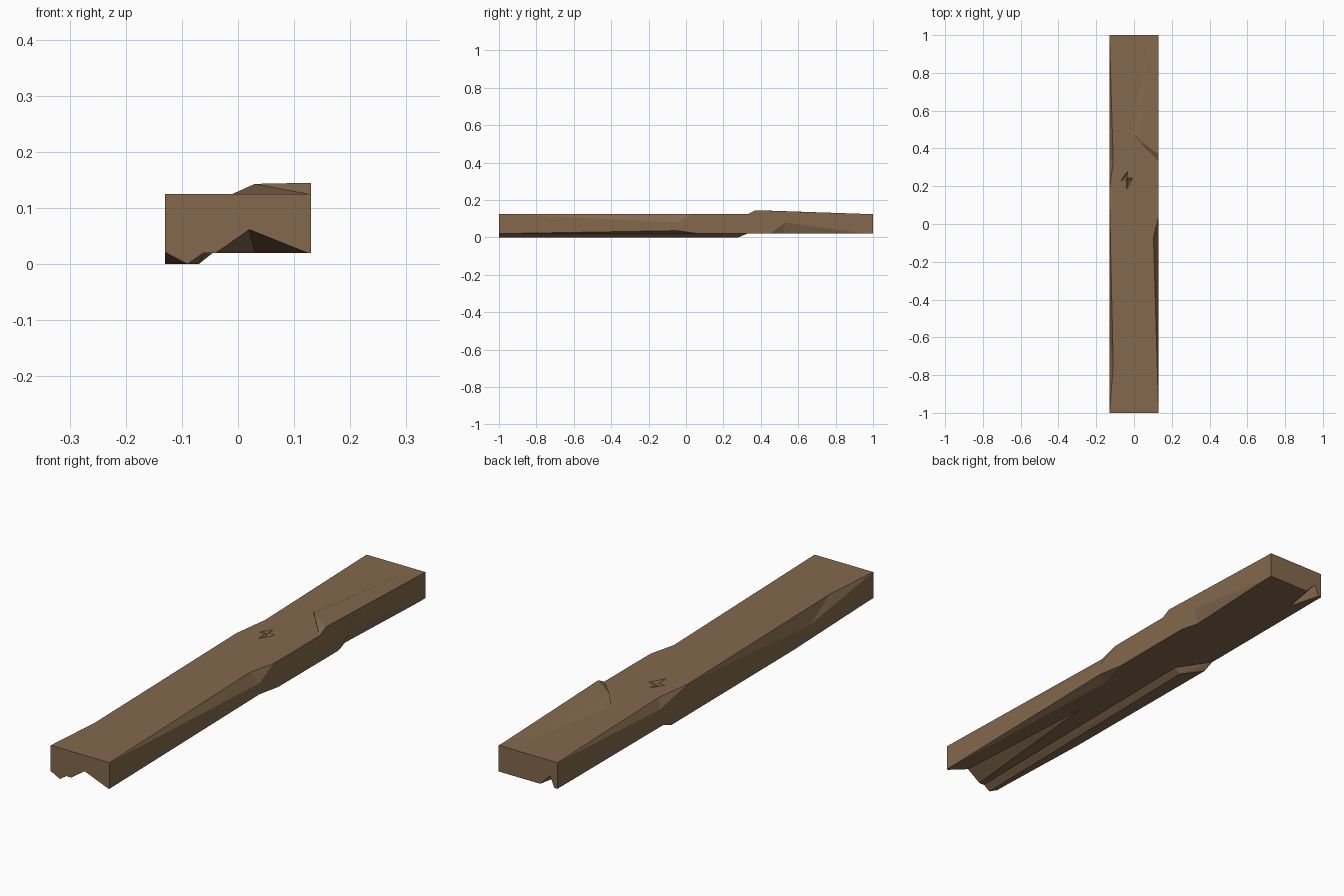
import bpy, bmesh

if "Cube" in bpy.data.objects:
    bpy.data.objects.remove(bpy.data.objects["Cube"])

wood = bpy.data.materials.new("weathered_brown_wood")
wood.diffuse_color = (0.23, 0.14, 0.075, 1)
wood.use_nodes = True
wood.node_tree.nodes["Principled BSDF"].inputs["Base Color"].default_value = wood.diffuse_color


def hull(name, pts):
    """Convex solid around a few points."""
    bm = bmesh.new()
    for p in pts:
        bm.verts.new(p)
    res = bmesh.ops.convex_hull(bm, input=bm.verts)
    junk = [g for g in res["geom_interior"] if isinstance(g, bmesh.types.BMVert)]
    bmesh.ops.delete(bm, geom=junk, context='VERTS')
    bmesh.ops.recalc_face_normals(bm, faces=bm.faces)
    me = bpy.data.meshes.new(name)
    bm.to_mesh(me)
    bm.free()
    me.materials.append(wood)
    ob = bpy.data.objects.new(name, me)
    bpy.context.collection.objects.link(ob)
    return ob


def combine(target, pts, op):
    """Add or carve a convex solid, then discard the helper."""
    tool = hull("helper", pts)
    tool.hide_render = True
    mod = target.modifiers.new("cut", 'BOOLEAN')
    mod.operation, mod.solver, mod.object = op, 'EXACT', tool
    bpy.context.view_layer.objects.active = target
    bpy.ops.object.modifier_apply(modifier=mod.name)
    bpy.data.objects.remove(tool)


W, L, B, T = 0.13, 1.0, 0.02, 0.125

# Plank body
plank = hull("plank", [(x, y, z) for x in (-W, W) for y in (-L, L) for z in (B, T)])

# Splintered ridge left along the underside
combine(plank, [(-.1298, -.999, .021), (-.09, -.999, 0), (-.06, -.999, .021),
                (-.1298, -.5, .005), (-.1298, .28, 0), (-.07, .2, 0), (-.045, .2, .02),
                (-.1298, .33, .021), (-.1, -.95, .05), (-.1, .2, .05)], 'UNION')

# Raised layer on the top right, toward the back
combine(plank, [(.03, .44, .143), (.1299, .37, .145), (-.01, .49, .125),
                (.1299, .33, .124), (.1299, .999, .124), (.08, .999, .124),
                (.1, .42, .1), (.1, .95, .1), (.05, .55, .1)], 'UNION')


# Long chips off the edges: side, edge height, start y, end y, face point, side point
def edge_chip(side, z, y0, y1, inset, y_in, z_side, y_side):
    out = .1 if z > .07 else -.1
    x = side * W
    combine(plank, [(x, y0, z), (x, y1, z), (x - side * inset, y_in, z),
                    (x, y_side, z_side), (x + side * .1, (y0 + y1) / 2, z + out)],
            'DIFFERENCE')


edge_chip(1, T, -L, .04, .027, -.07, .08, -.05)
edge_chip(1, B, -L, .07, .04, -.07, .036, -.05)
edge_chip(1, B, .45, .96, .02, .52, .08, .53)
edge_chip(-1, T, .18, L, .02, .33, .09, .35)
edge_chip(-1, T, -L, .15, .02, -.75, .065, -.6)

# Notch broken out under the front end
combine(plank, [(-.04, -1.01, .02), (.02, -1.01, .062), (.125, -1.01, .02),
                (.03, -.9, .036), (.03, -.3, .02),
                (-.04, -1.01, -.03), (.125, -1.01, -.03), (.03, -.3, -.03)], 'DIFFERENCE')

# Small notch under the back end
combine(plank, [(-.05, 1.01, .018), (-.098, 1.01, .068), (-.12, 1.01, .018),
                (-.08, .86, .018), (-.08, 1.01, -.02)], 'DIFFERENCE')

# Little gouges in the top surface
for a, b, c in (((-.07, .23), (-.035, .28), (-.035, .235)),
                ((-.04, .18), (-.005, .245), (-.042, .245))):
    mid = ((a[0] + b[0] + c[0]) / 3, (a[1] + b[1] + c[1]) / 3)
    combine(plank, [(*a, .126), (*b, .126), (*c, .126), (*mid, .108), (*mid, .16)],
            'DIFFERENCE')

# Flat faces
for p in plank.data.polygons:
    p.use_smooth = False
